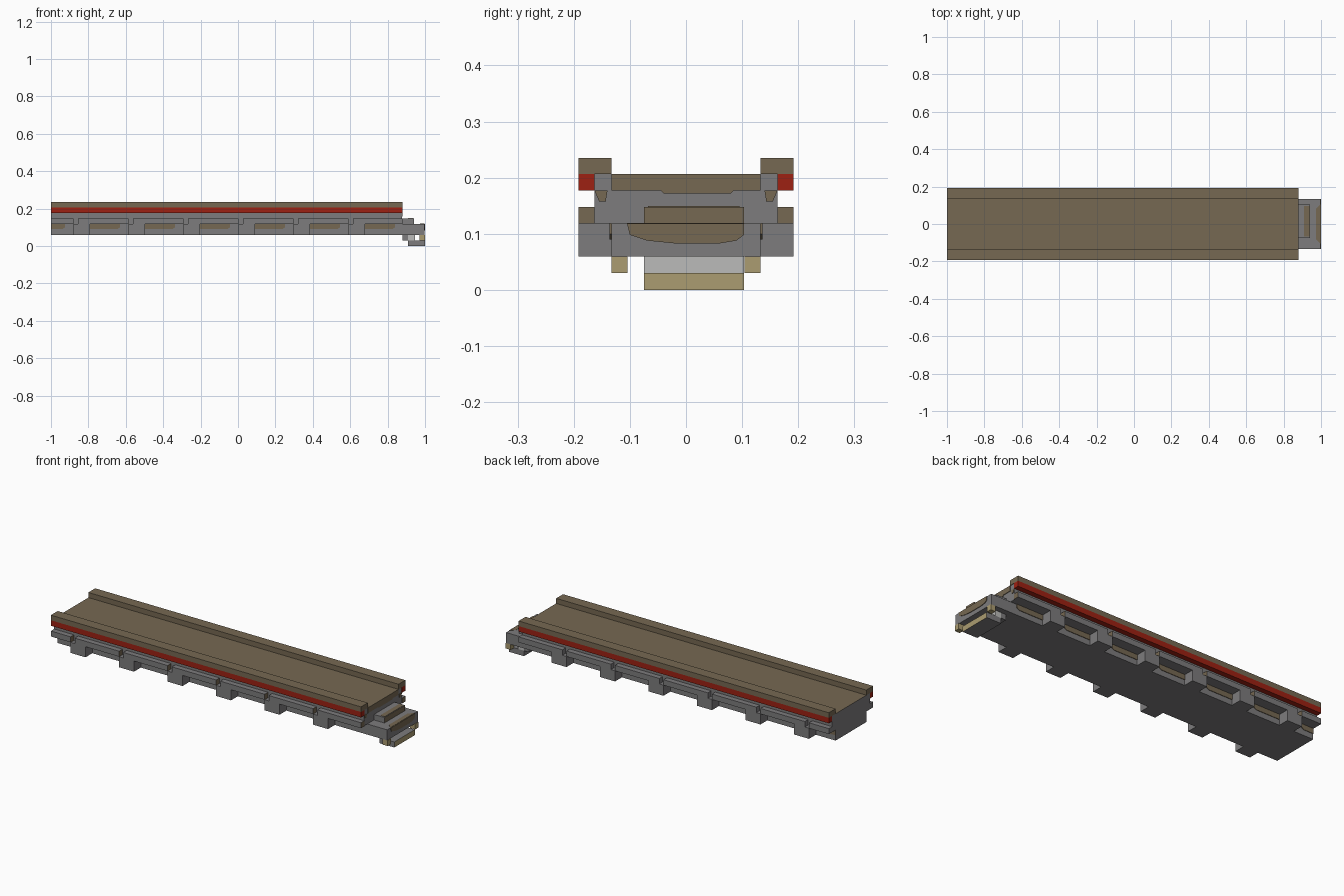
import bpy
import bmesh
from mathutils import Vector

default_cube = bpy.data.objects.get("Cube")
if default_cube:
    bpy.data.objects.remove(default_cube, do_unlink=True)


def make_material(name, red, green, blue):
    material = bpy.data.materials.new(name)
    material.use_nodes = True
    colour = (red, green, blue, 1)
    material.diffuse_color = colour
    material.node_tree.nodes["Principled BSDF"].inputs["Base Color"].default_value = colour
    return material


BROWN = make_material("weathered brown", .18, .138, .084)
GREY = make_material("steel grey", .205, .2, .205)
RED = make_material("stripe red", .34, .015, .006)
TAN = make_material("worn tan", .41, .335, .165)
PALE = make_material("pale steel", .5, .5, .49)


def finish(name, bm, materials, painted_direction=None):
    """Turn a bmesh into an object; faces along the direction get the second colour."""
    bmesh.ops.recalc_face_normals(bm, faces=bm.faces)
    if painted_direction:
        direction = Vector(painted_direction)
        for face in bm.faces:
            if face.normal.dot(direction) > .9:
                face.material_index = 1
    mesh = bpy.data.meshes.new(name)
    bm.to_mesh(mesh)
    bm.free()
    for material in materials:
        mesh.materials.append(material)
    obj = bpy.data.objects.new(name, mesh)
    bpy.context.collection.objects.link(obj)
    return obj


def box(name, xs, ys, zs, materials, painted_direction=None):
    bm = bmesh.new()
    bmesh.ops.create_cube(bm, size=1)
    for vert in bm.verts:
        for axis, span in enumerate((xs, ys, zs)):
            vert.co[axis] = span[0] if vert.co[axis] < 0 else span[1]
    return finish(name, bm, materials, painted_direction)


def plate(name, outline, push, material):
    """Thin painted plate: a flat outline extruded by a small vector."""
    bm = bmesh.new()
    face = bm.faces.new([bm.verts.new(point) for point in outline])
    result = bmesh.ops.extrude_face_region(bm, geom=[face])
    moved = [item for item in result["geom"] if isinstance(item, bmesh.types.BMVert)]
    bmesh.ops.translate(bm, verts=moved, vec=push)
    return finish(name, bm, [material])


def mirrored(span, side):
    return sorted(value * side for value in span)


# Shared dimensions
REAR, NOSE, TIP = -1, .88, 1
INNER, MIDDLE, OUTER = .133, .163, .192
BASE, LEDGE, RAIL_TOP, EAVE, DECK, CURB = .06, .118, .148, .177, .207, .235
PITCH, BLOCK, GAP = .294, .09, .025
SKIN = .003
UP, FORWARD = (0, 0, 1), (1, 0, 0)

# Main body and deck
box("chassis", (REAR, TIP - SKIN), (-INNER, INNER), (BASE, LEDGE), [GREY])
box("deck_body", (REAR, NOSE - SKIN), (-MIDDLE, MIDDLE), (LEDGE, DECK), [GREY, BROWN], UP)

# Starts of the repeated brackets
starts = [-NOSE + PITCH * i for i in range(6)]

for side, word in ((-1, "right"), (1, "left")):
    # Curb and coloured stripe
    box(word + "_curb", (REAR, NOSE), mirrored((INNER, OUTER), side), (DECK, CURB), [BROWN])
    box(word + "_stripe", (REAR, NOSE), mirrored((MIDDLE, OUTER), side), (EAVE, DECK), [RED])

    # Side rails, broken by a narrow gap above each bracket
    rail_starts = [REAR] + [start + GAP for start in starts]
    for begin, end in zip(rail_starts, starts + [NOSE]):
        box(word + "_side_rail", (begin, end), mirrored((MIDDLE, OUTER), side),
            (LEDGE, RAIL_TOP), [GREY, BROWN], FORWARD)

    # Bracket blocks
    for start in starts:
        box(word + "_bracket", (start, start + BLOCK), mirrored((INNER, OUTER), side),
            (BASE, LEDGE), [GREY])

    # Brown panels in the recesses between brackets
    panels = [(REAR, REAR + .075)]
    panels += [(start + BLOCK, start + BLOCK + .16) for start in starts]
    wall = INNER * side
    for begin, end in panels:
        outline = [(begin, wall, LEDGE), (end, wall, LEDGE), (end, wall, .1),
                   (end - .015, wall, .09), (begin, wall, .09)]
        plate(word + "_recess_panel", outline, (0, SKIN * side, 0), BROWN)

    # Small worn patch below the curb at the nose
    front = NOSE - SKIN
    outline = [(front, MIDDLE * side, EAVE), (front, .14 * side, EAVE),
               (front, .143 * side, .158), (front, .155 * side, .158)]
    plate(word + "_curb_patch", outline, (SKIN, 0, 0), BROWN)

    # Coupling lugs under the nose
    box(word + "_lug", (.97, TIP), mirrored((.104, INNER), side), (.03, BASE), [TAN])

# Brown panel across the deck's nose
across = [(-INNER, DECK), (-INNER, EAVE), (-.045, EAVE), (-.04, .172),
          (.08, .172), (.085, EAVE), (INNER, EAVE), (INNER, DECK)]
plate("nose_panel", [(NOSE - SKIN, y, z) for y, z in across], (SKIN, 0, 0), BROWN)

# Step on the coupling tongue, set slightly to one side
COUPLING = (-.075, .103)
box("tongue_step", (NOSE - SKIN, .94), COUPLING, (LEDGE, RAIL_TOP), [GREY, BROWN], FORWARD)
plate("step_panel", [(.91, -.068, RAIL_TOP), (.937, -.068, RAIL_TOP),
                     (.937, .095, RAIL_TOP), (.91, .095, RAIL_TOP)], (0, 0, SKIN / 2), BROWN)

# Worn patches on the tongue's top and tip
plate("tongue_top_patch", [(TIP - SKIN, -.105, LEDGE), (TIP - SKIN, .105, LEDGE),
                           (.972, .08, LEDGE), (.972, -.08, LEDGE)], (0, 0, SKIN / 2), BROWN)
tip_shape = [(-.105, LEDGE), (-.1, .098), (-.07, .088), (-.02, .083),
             (.06, .083), (.09, .088), (.103, .098), (.103, LEDGE)]
plate("tongue_tip_patch", [(TIP - SKIN, y, z) for y, z in tip_shape], (SKIN, 0, 0), BROWN)

# Hook under the tongue
box("hook_root", (NOSE, .91), COUPLING, (.03, BASE), [GREY])
box("hook_neck", (.91, .945), COUPLING, (.03, BASE), [PALE])
box("hook_bar", (.91, TIP), COUPLING, (0, .03), [GREY, TAN], FORWARD)
